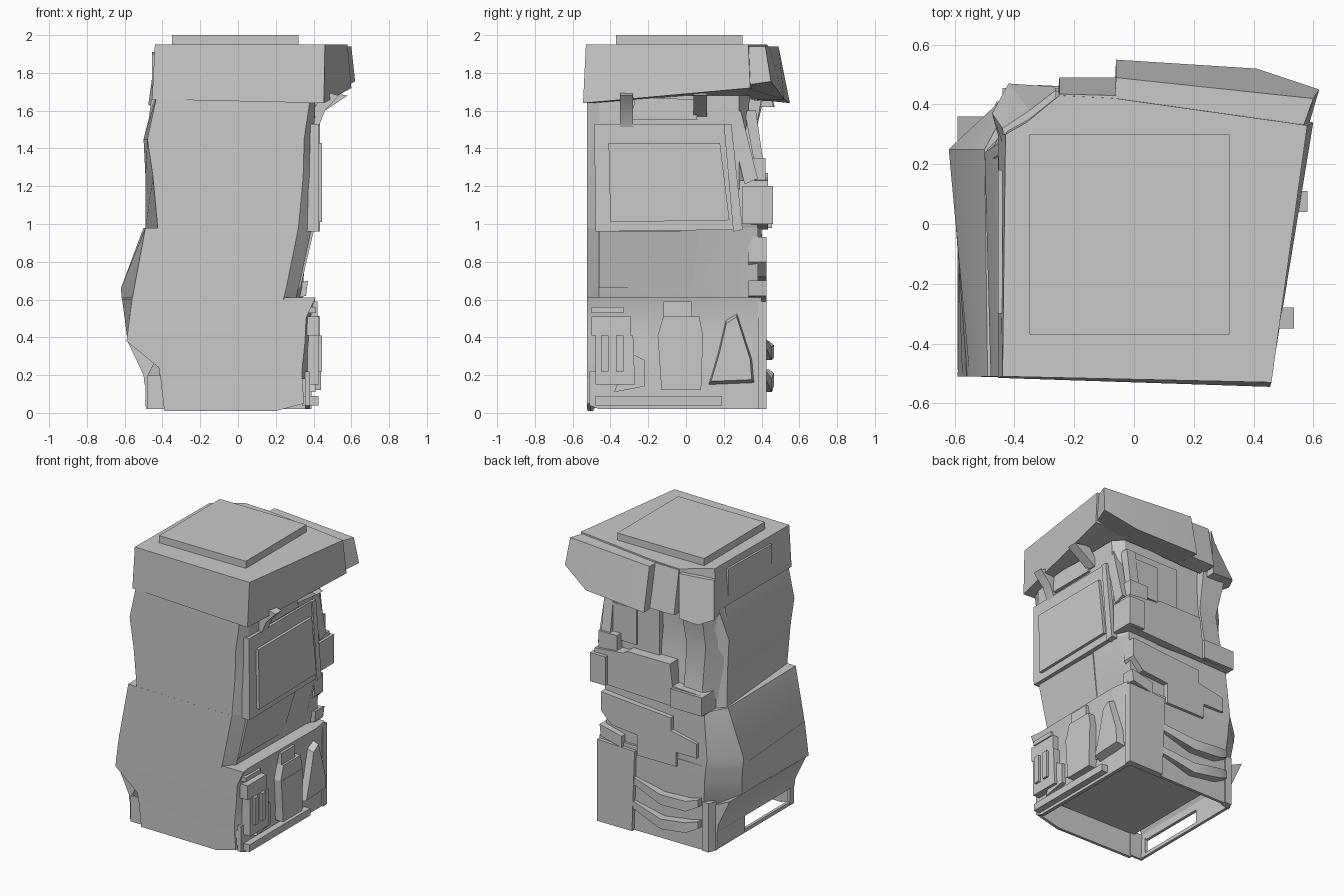
import bpy, bmesh, math

stone = bpy.data.materials.new("plain grey")
stone.diffuse_color = (0.59, 0.59, 0.59, 1)


def loft(name, rings):
    """Closed solid skinned through rings with equal point counts."""
    bm = bmesh.new()
    vs = [[bm.verts.new(p) for p in r] for r in rings]
    n = len(vs[0])
    for a, b in zip(vs, vs[1:]):
        for i in range(n):
            j = (i + 1) % n
            bm.faces.new((a[i], a[j], b[j], b[i]))
    bm.faces.new(vs[0][::-1])
    bm.faces.new(vs[-1])
    bmesh.ops.recalc_face_normals(bm, faces=bm.faces)
    me = bpy.data.meshes.new(name)
    bm.to_mesh(me)
    bm.free()
    me.materials.append(stone)
    ob = bpy.data.objects.new(name, me)
    bpy.context.collection.objects.link(ob)
    return ob


def prism(name, axis, pts, a, b, shrink=1.0):
    """Extrude a 2D outline along an axis from a to b, optionally tapering."""
    cu = sum(p[0] for p in pts) / len(pts)
    cv = sum(p[1] for p in pts) / len(pts)
    rings = []
    for d, s in ((a, 1), (b, shrink)):
        ring = []
        for u, v in pts:
            p = [cu + (u - cu) * s, cv + (v - cv) * s]
            p.insert("xyz".index(axis), d)
            ring.append(p)
        rings.append(ring)
    return loft(name, rings)


def rect(u0, u1, v0, v1):
    return [(u0, v0), (u1, v0), (u1, v1), (u0, v1)]


def section(z, fl, fr, side, back_r, back_l, left):
    """Horizontal body section: front corners, chamfered right side, back, left."""
    return [(fl, -.51, z), (fr, -.525, z), (side, -.46, z), (side + .01, .28, z),
            (*back_r, z), (*back_l, z), (*left, z)]


# Lower body, its floor raised above a hollow base
loft("lower_body", [
    section(.18, -.41, .34, .38, (.38, .40), (-.42, .40), (-.41, .33)),
    section(.24, -.42, .34, .38, (.38, .40), (-.42, .40), (-.41, .33)),
    section(.38, -.59, .355, .38, (.38, .40), (-.42, .40), (-.585, .22)),
    section(.50, -.575, .36, .38, (.38, .40), (-.43, .41), (-.60, .24)),
    section(.61, -.56, .41, .40, (.39, .40), (-.44, .41), (-.615, .25))])

# Thin walls hanging around the hollow base
front_edge = [(-.39, .01), (.20, .01), (.35, .05), (.34, .18), (-.41, .18)]
loft("base_front_wall", [[(x, -.518 - .02 * x + t, z) for x, z in front_edge] for t in (0, .02)])
prism("base_right_wall", "x", [(-.51, .04), (-.46, .02), (.38, .02), (.40, .22), (-.51, .22)], .355, .38)
prism("base_back_wall", "y", rect(-.43, .38, .02, .22), .38, .40)

# Bulging middle body, undercut above the right ledge
loft("middle_body", [
    section(.60, -.56, .24, .305, (.34, .38), (-.44, .41), (-.615, .25)),
    section(.66, -.55, .255, .32, (.345, .38), (-.45, .41), (-.62, .25)),
    section(.98, -.49, .32, .39, (.36, .38), (-.42, .40), (-.50, .25))])

# Upper body
loft("upper_body", [
    section(.98, -.425, .32, .39, (.36, .38), (-.36, .38), (-.49, .25)),
    section(1.25, -.45, .345, .395, (.35, .34), (-.34, .35), (-.49, .24)),
    section(1.45, -.48, .35, .40, (.34, .31), (-.34, .33), (-.50, .24)),
    section(1.68, -.43, .385, .41, (.36, .34), (-.36, .34), (-.44, .28))])

# Cap slab, back blocks and raised top plate
foot = [(-.44, -.51), (.46, -.53), (.58, .33), (-.06, .42), (-.25, .43), (-.36, .34), (-.43, .30)]
base = [(-.455, -.515, 1.66), (.455, -.545, 1.64), (.60, .34, 1.72), (-.06, .44, 1.68),
        (-.25, .45, 1.66), (-.38, .36, 1.66), (-.455, .30, 1.66)]
loft("cap_slab", [base, [(x, y, 1.95) for x, y in foot]])
loft("cap_back_block", [
    [(-.07, .35, 1.66), (.57, .28, 1.73), (.62, .45, 1.755), (.41, .52, 1.66), (-.06, .55, 1.64)],
    [(-.07, .35, 1.94), (.55, .28, 1.94), (.60, .42, 1.94), (.41, .44, 1.94), (-.06, .49, 1.94)]])
loft("cap_centre_block", [
    [(-.26, .36, 1.65), (-.06, .36, 1.65), (-.06, .49, 1.65), (-.25, .49, 1.65)],
    [(-.26, .36, 1.945), (-.06, .36, 1.945), (-.06, .43, 1.945), (-.25, .435, 1.945)]])
loft("cap_corner_block", [
    [(-.44, .24, 1.63), (-.27, .30, 1.62), (-.27, .46, 1.62), (-.42, .47, 1.62), (-.475, .37, 1.63)],
    [(-.43, .24, 1.88), (-.27, .30, 1.93), (-.26, .45, 1.93), (-.35, .38, 1.90), (-.44, .32, 1.88)]])
prism("cap_left_panel", "x", [(-.30, 1.72), (.18, 1.72), (.18, 1.91), (-.30, 1.90)], -.44, -.455)
prism("top_plate", "z", rect(-.35, .32, -.37, .30), 1.94, 2.0)

# Right side: large layered panel
prism("side_panel", "x", [(-.48, .96), (.29, .97), (.22, 1.53), (-.485, 1.53)], .365, .425)
prism("side_panel_edge", "x", [(.25, .96), (.30, .97), (.24, 1.53), (.20, 1.53)], .37, .435)
prism("side_panel_plate", "x", [(-.40, 1.01), (.23, 1.02), (.18, 1.43), (-.41, 1.43)], .42, .445)
loft("side_lower_sheet", [
    [(x - .04, -.46, z), (x, -.46, z), (x, y, z), (x - .04, y, z)]
    for x, y, z in ((.33, .03, .66), (.40, .07, .96))])

# Straps rising to the cap
for i, (y, top_x, z0) in enumerate(((-.35, .535, 1.50), (.04, .58, 1.57))):
    loft(f"strap_{i + 1}", [
        [(.37, y, z0), (.42, y, z0), (.42, y + .07, z0), (.37, y + .07, z0)],
        [(.40, y, 1.61), (.46, y, 1.60), (.46, y + .07, 1.60), (.40, y + .07, 1.61)],
        [(.46, y, 1.70), (top_x, y, 1.68), (top_x, y + .07, 1.68), (.46, y + .07, 1.70)]])
prism("side_top_bar", "x", [(-.29, 1.55), (.06, 1.55), (.05, 1.66), (-.27, 1.67)], .38, .43)
prism("slanted_rib", "x", [(.22, 1.58), (.29, 1.60), (.38, 1.24), (.31, 1.21)], .34, .415)
prism("slanted_rib_outer", "x", [(.31, 1.60), (.37, 1.60), (.42, 1.25), (.38, 1.22)], .30, .37)

# Right side: pouches and rails on the lower block
prism("front_pouch", "x", [(-.48, .15), (-.27, .15), (-.28, .41), (-.48, .41)], .36, .43)
prism("front_pouch_flap", "x", rect(-.50, -.29, .41, .51), .36, .425)
prism("front_pouch_foot", "x", [(-.38, .11), (-.22, .14), (-.22, .28), (-.30, .32)], .36, .41)
for i, y in enumerate((-.45, -.37)):
    prism(f"front_pouch_strap_{i + 1}", "x", rect(y, y + .04, .22, .41), .42, .445)
prism("middle_pouch", "x", [(-.13, .12), (.08, .12), (.09, .41), (-.15, .41)], .36, .44)
prism("middle_pouch_flap", "x", [(-.15, .41), (.09, .41), (.07, .51), (-.12, .51)], .36, .435)
prism("middle_pouch_lid", "x", rect(-.12, .03, .51, .59), .36, .42)
prism("rear_pouch", "x", [(.12, .15), (.36, .16), (.35, .28), (.27, .53), (.21, .49), (.17, .32)],
      .38, .435, .9)
prism("bottom_rail", "x", rect(-.48, .19, .04, .09), .34, .425)
prism("ledge_rail", "x", rect(-.50, -.33, .53, .56), .36, .41)

# Left side: open grab frame with a slot
prism("frame_top", "y", [(-.495, .15), (-.475, .15), (-.475, .20), (-.42, .31), (-.59, .39), (-.50, .20)],
      -.49, .36)
prism("frame_bottom", "y", rect(-.485, -.465, .025, .05), -.49, .36)
for nm, y0, y1 in (("front", -.49, -.45), ("rear", .05, .36)):
    prism("frame_" + nm, "y", rect(-.49, -.47, .03, .16), y0, y1)
prism("frame_front_return", "y", rect(-.48, -.38, .02, .20), -.50, -.485)
prism("rear_corner", "z", [(-.485, .35), (-.41, .37), (-.41, .41), (-.46, .41)], .02, .36)

# Back: ragged belt plate with step blocks
prism("back_belt", "y", [(.41, 1.00), (-.43, .97), (-.44, 1.11), (-.20, 1.12), (-.18, 1.27),
                         (.15, 1.27), (.18, 1.25), (.40, 1.23)], .28, .435)
prism("belt_right_end", "y", rect(.30, .42, 1.00, 1.20), .30, .46)
prism("belt_left_end", "y", rect(-.44, -.20, .98, 1.11), .28, .455)
prism("belt_top_step", "y", rect(.24, .38, 1.20, 1.35), .26, .42)

# Back: upper panels and corner column
prism("back_upper_panel", "y", [(-.05, 1.25), (.34, 1.25), (.33, 1.60), (-.05, 1.60)], .25, .365)
prism("back_upper_strip", "y", rect(.12, .32, 1.30, 1.55), .30, .375)
loft("corner_column", [
    [(-.48, .22, 1.05), (-.26, .25, 1.05), (-.26, .40, 1.05), (-.40, .40, 1.05)],
    [(-.49, .22, 1.40), (-.25, .25, 1.40), (-.25, .35, 1.40), (-.39, .34, 1.40)],
    [(-.46, .22, 1.66), (-.24, .25, 1.66), (-.24, .40, 1.66), (-.41, .41, 1.66)]])

# Back: cross-shaped plate in the middle
prism("back_cross_plate", "y", [(.36, .80), (.36, .93), (.10, .91), (-.18, .89), (-.18, .80), (-.38, .76),
                                (-.38, .66), (-.22, .66), (-.22, .56), (.08, .56), (.08, .70),
                                (.28, .72)], .33, .425)
prism("cross_plate_hook", "y", [(.36, .62), (.37, .70), (.20, .66), (.20, .58)], .33, .425)

# Back: right corner block and swept fins
prism("back_corner_block", "y", [(.39, .02), (.12, .02), (.10, .58), (.39, .59)], .38, .425)
for i, (z0, z1) in enumerate(((.34, .36), (.17, .21))):
    loft(f"swept_fin_{i + 1}", [
        [(x, .38, z - h), (x, y, z - h), (x, y, z), (x, .38, z)]
        for x, y, z, h in ((.12, .42, z0 + .06, .05), (-.12, .455, z0 + .01, .07),
                           (-.32, .465, z1, .07), (-.40, .44, z1 + .02, .05))])

# Soften gentle bends and keep the hard edges
for ob in bpy.context.collection.objects:
    ob.select_set(True)
    bpy.context.view_layer.objects.active = ob
bpy.ops.object.shade_smooth_by_angle(angle=math.radians(25))
